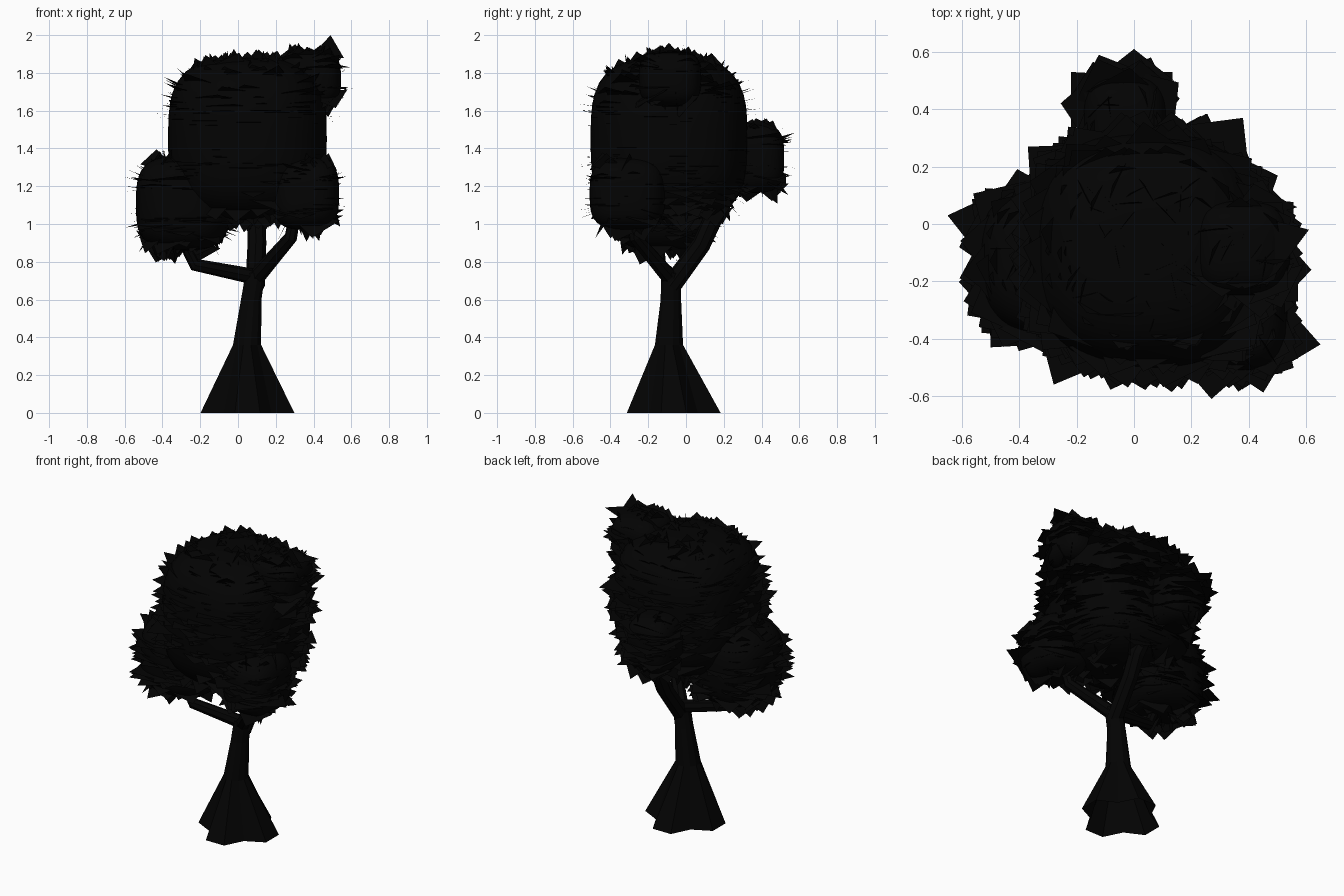
import bpy, bmesh, math, random
from mathutils import Vector

if "Cube" in bpy.data.objects:
    bpy.data.objects.remove(bpy.data.objects["Cube"])

random.seed(7)


def material(name, c):
    m = bpy.data.materials.new(name)
    m.diffuse_color = (c, c, c, 1)
    m.use_nodes = True
    m.node_tree.nodes["Principled BSDF"].inputs["Base Color"].default_value = m.diffuse_color
    return m


BARK = material("black bark", 0.001)
LEAF = material("black foliage", 0.001)


def finish(bm, name, mat):
    me = bpy.data.meshes.new(name)
    bm.to_mesh(me)
    bm.free()
    me.materials.append(mat)
    ob = bpy.data.objects.new(name, me)
    bpy.context.collection.objects.link(ob)
    return ob


def loft(bm, rings):
    for a, b in zip(rings, rings[1:]):
        n = len(a)
        for i in range(n):
            bm.faces.new((a[i], a[(i + 1) % n], b[(i + 1) % n], b[i]))
    bm.faces.new(rings[-1])


def tube(name, path, sides=8):
    """Tapered tube along (x, y, z, radius) points."""
    bm = bmesh.new()
    pts = [Vector(p[:3]) for p in path]
    rings = []
    for i, p in enumerate(pts):
        d = (pts[min(i + 1, len(pts) - 1)] - pts[max(i - 1, 0)]).normalized()
        u = d.cross(Vector((0.1, 1, 0))).normalized()
        v = d.cross(u)
        r = path[i][3]
        rings.append([bm.verts.new(p + r * (math.cos(a) * u + math.sin(a) * v))
                      for a in (2 * math.pi * k / sides for k in range(sides))])
    loft(bm, rings)
    bmesh.ops.recalc_face_normals(bm, faces=bm.faces)
    return finish(bm, name, BARK)


# Trunk with flared, lobed root base, open underneath
bm = bmesh.new()
rings = []
for x, y, z, r, lobed in ((.05, -.065, 0, .257, True), (.048, -.09, .36, .077, False),
                          (.07, -.08, .6, .056, False), (.092, -.08, .74, .054, False)):
    ring = []
    for k in range(12):
        a = 2 * math.pi * (k - 0.5) / 12
        rr = r * (0.7 if lobed and k % 3 == 2 else 1)
        ring.append(bm.verts.new((x + rr * math.cos(a), y + rr * math.sin(a), z)))
    rings.append(ring)
loft(bm, rings)
finish(bm, "trunk", BARK)

# Branches
tube("left_branch", [(.09, -.08, .72, .042), (-.23, -.14, .785, .034), (-.31, -.15, .95, .03), (-.32, -.16, 1.1, .025)])
tube("right_branch", [(.09, -.08, .71, .045), (.28, -.27, .93, .035), (.32, -.3, 1.15, .028)])
tube("back_branch", [(.09, -.08, .67, .052), (.1, .08, .89, .05), (.1, .14, 1.02, .05), (.04, .24, 1.25, .04)])

# Foliage clumps: name, centre, half sizes, roundness in plan, leaf count
CLUMPS = [
    ("crown", (.05, -.09, 1.45), (.42, .415, .43), 2.5, 520),
    ("left_clump", (-.29, -.125, 1.11), (.25, .265, .25), 2.6, 200),
    ("right_clump", (.36, -.31, 1.16), (.175, .2, .19), 3, 120),
    ("top_clump", (.38, -.085, 1.77), (.165, .165, .15), 3.3, 90),
    ("back_clump", (-.03, .355, 1.35), (.15, .165, .185), 3, 80),
]
POWER = 3.2


def level(p, c, s, plan):
    x, y, z = (abs((p[i] - c[i]) / s[i]) for i in range(3))
    h = (x ** plan + y ** plan) ** (1 / plan)
    return (h ** POWER + z ** POWER) ** (1 / POWER)


def surface(d, c, s, plan):
    """Point and normal of the rounded box in direction d."""
    q = Vector([d[i] * s[i] for i in range(3)])
    q /= level(q, (0, 0, 0), s, plan)
    u = [q[i] / s[i] for i in range(3)]
    h = (abs(u[0]) ** plan + abs(u[1]) ** plan) ** (1 / plan) + 1e-6
    g = [h ** (POWER - plan) * abs(u[i]) ** (plan - 1) for i in (0, 1)] + [abs(u[2]) ** (POWER - 1)]
    n = Vector([math.copysign(g[i], u[i]) / s[i] for i in range(3)])
    return q + Vector(c), n.normalized()


def leaf(bm, tip, root, side, w):
    bm.faces.new([bm.verts.new(v) for v in (root - side * w, tip, root + side * w)])


for name, c, s, plan, count in CLUMPS:
    # Solid rounded core
    bm = bmesh.new()
    bmesh.ops.create_icosphere(bm, subdivisions=4, radius=1)
    for v in bm.verts:
        v.co = surface(v.co.copy(), c, s, plan)[0]
    core = finish(bm, name, LEAF)
    core.data.shade_smooth()
    # Square-cornered leaf cards, flat side to side, pointing outward
    bm = bmesh.new()
    for _ in range(count):
        d = Vector([random.gauss(0, 1) for _ in range(3)]).normalized()
        p, n = surface(d, c, s, plan)
        if any(o[0] != name and level(p, *o[1:4]) < 0.97 for o in CLUMPS):
            continue
        side = n.cross(Vector((0, 0, 1)))
        if abs(n.z) > 0.9:
            a = random.uniform(0, 2 * math.pi)
            side = Vector((math.cos(a), math.sin(a), 0))
        side.normalize()
        t = random.uniform(-.45, .45)
        out = (n + side * t).normalized()
        side = (side - n * t).normalized()
        length = random.uniform(.02, .085) * (.6 if n.z > .6 else 1)
        leaf(bm, p + out * length, p - n * .06, side, length + random.uniform(.05, .08))
    finish(bm, name + "_leaves", LEAF)

# Long leaves that stick out furthest
bm = bmesh.new()
X, Y = Vector((1, 0, 0)), Vector((0, 1, 0))
for tip, root, side, w in (
        ((.65, -.42, 1.1), (.5, -.38, 1.1), Y, .13),
        ((-.65, .03, 1.03), (-.5, -.03, 1.03), Y, .13),
        ((0, .61, 1.36), (0, .5, 1.36), X, .14),
        ((.27, -.61, 1.2), (.29, -.47, 1.2), X, .14),
        ((.49, -.14, 2.0), (.47, -.12, 1.88), X, .09),
        ((.61, -.02, 1.92), (.46, -.1, 1.9), Y, .12),
        ((.38, .37, 1.6), (.3, .24, 1.6), (X - Y).normalized(), .15),
        ((-.22, .53, 1.4), (-.12, .42, 1.4), (X + Y).normalized(), .14),
        ((-.37, .27, 1.5), (-.25, .17, 1.5), (X + Y).normalized(), .15),
        ((-.28, -.56, 1.4), (-.2, -.42, 1.4), (X - Y * .4).normalized(), .14),
        ((-.5, -.43, 1.03), (-.4, -.32, 1.03), (X - Y).normalized(), .14)):
    leaf(bm, Vector(tip), Vector(root), side, w)
finish(bm, "long_leaves", LEAF)
